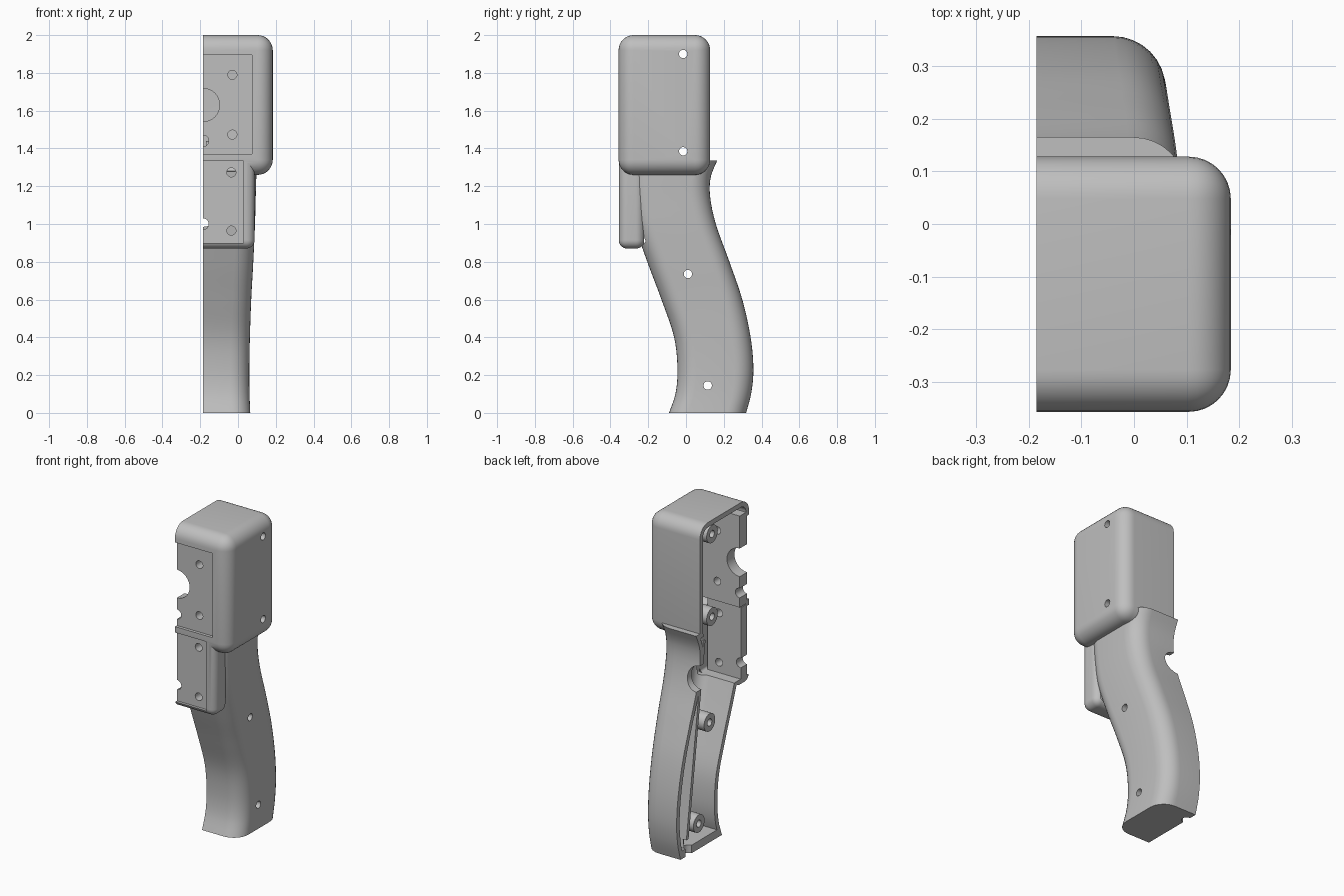
import bpy, bmesh
from math import pi, sin, cos, atan2
from mathutils import Matrix, Vector

cube = bpy.data.objects.get("Cube")
if cube:
    bpy.data.objects.remove(cube, do_unlink=True)

grey = bpy.data.materials.new("light_grey_plastic")
grey.use_nodes = True
grey.diffuse_color = (0.52, 0.52, 0.52, 1)
grey.node_tree.nodes["Principled BSDF"].inputs["Base Color"].default_value = grey.diffuse_color

CUT = -0.185      # plane where the two halves meet
DEEP = -0.5       # solids run past that plane before it is trimmed
WALL = 0.03


def finish(name, bm):
    bmesh.ops.recalc_face_normals(bm, faces=bm.faces)
    mesh = bpy.data.meshes.new(name)
    bm.to_mesh(mesh)
    bm.free()
    obj = bpy.data.objects.new(name, mesh)
    mesh.materials.append(grey)
    bpy.context.collection.objects.link(obj)
    return obj


def box(name, lo, hi, radius=0, tilt=0):
    bm = bmesh.new()
    lo, hi = Vector(lo), Vector(hi)
    size, mid = hi - lo, (lo + hi) / 2
    bmesh.ops.create_cube(bm, size=1)
    bmesh.ops.scale(bm, vec=size, verts=bm.verts)
    if radius:
        bmesh.ops.bevel(bm, geom=bm.edges[:], offset=radius, segments=8,
                        profile=0.5, affect='EDGES')
    bmesh.ops.transform(bm, verts=bm.verts,
                        matrix=Matrix.Translation(mid) @ Matrix.Rotation(tilt, 4, 'X'))
    return finish(name, bm)


def rod(name, centre, radius, length, axis):
    bm = bmesh.new()
    turn = {'X': Matrix.Rotation(pi / 2, 4, 'Y'),
            'Y': Matrix.Rotation(pi / 2, 4, 'X'), 'Z': Matrix()}[axis]
    bmesh.ops.create_cone(bm, cap_ends=True, segments=32, radius1=radius,
                          radius2=radius, depth=length,
                          matrix=Matrix.Translation(centre) @ turn)
    return finish(name, bm)


def combine(target, tool, operation):
    mod = target.modifiers.new("combine", 'BOOLEAN')
    mod.operation, mod.object, mod.solver = operation, tool, 'EXACT'
    bpy.context.view_layer.objects.active = target
    bpy.ops.object.modifier_apply(modifier=mod.name)
    bpy.data.objects.remove(tool, do_unlink=True)


# Handle stations: height, front y, back y, side x
STATIONS = [
    (0.0, -0.09, 0.318, 0.065), (0.1, -0.056, 0.345, 0.061), (0.23, -0.045, 0.357, 0.06),
    (0.4, -0.063, 0.342, 0.063), (0.6, -0.13, 0.298, 0.07), (0.8, -0.205, 0.23, 0.081),
    (1.0, -0.272, 0.158, 0.09), (1.15, -0.295, 0.127, 0.094), (1.25, -0.3, 0.131, 0.097),
    (1.335, -0.3, 0.165, 0.099)]


def station(z):
    """Smooth interpolation between the handle stations."""
    n = len(STATIONS)
    i = max(k for k in range(n - 1) if STATIONS[k][0] <= z + 1e-6)
    a, b = STATIONS[i], STATIONS[i + 1]
    p, q = STATIONS[max(i - 1, 0)], STATIONS[min(i + 2, n - 1)]
    h = b[0] - a[0]
    t = (z - a[0]) / h
    out = []
    for c in (1, 2, 3):
        m0 = (b[c] - p[c]) / (b[0] - p[0]) * h
        m1 = (q[c] - a[c]) / (q[0] - a[0]) * h
        out.append((2*t**3 - 3*t**2 + 1) * a[c] + (t**3 - 2*t**2 + t) * m0
                   + (3*t**2 - 2*t**3) * b[c] + (t**3 - t**2) * m1)
    return out


def handle(name, z0, z1, inset):
    """Loft of round-cornered sections."""
    bm = bmesh.new()
    rings, steps, arc = [], 36, 8
    r = 0.1 - inset
    for s in range(steps + 1):
        z = z0 + (z1 - z0) * s / steps
        front, back, side = station(z)
        front, back, side = front + inset, back - inset, side - inset
        pts = [(DEEP, front)]
        for k in range(arc + 1):
            a = -pi / 2 + pi / 2 * k / arc
            pts.append((side - r + r * cos(a), front + r + r * sin(a)))
        for k in range(arc + 1):
            a = pi / 2 * k / arc
            pts.append((side - r + r * cos(a), back - r + r * sin(a)))
        pts.append((DEEP, back))
        rings.append([bm.verts.new((x, y, z)) for x, y in pts])
    for low, high in zip(rings, rings[1:]):
        for k in range(len(low)):
            j = (k + 1) % len(low)
            bm.faces.new((low[k], low[j], high[j], high[k]))
    bm.faces.new(rings[0])
    bm.faces.new(rings[-1])
    return finish(name, bm)


def body(name, inset):
    """Head, front pod and handle joined; inset gives the hollow."""
    i = inset
    shape = box(name, (DEEP, -0.357 + i, 1.26 + i), (0.184 - i, 0.128 - i, 2 - i), 0.08 - i)
    pod_back = -0.18 if i else -0.22
    pod = box("pod", (DEEP - 0.01, -0.356 + i, 0.87 + i), (0.088 - i, pod_back, 1.45),
              0.045 - i)
    combine(shape, pod, 'UNION')
    grip = handle("grip", 0.05 if i else 0, 1.305 if i else 1.335, i)
    combine(shape, grip, 'UNION')
    return shape


# Hollow shell
shell = body("handheld_half_shell", 0)
combine(shell, body("hollow", WALL), 'DIFFERENCE')

# Screw bosses: y, z, inner end on the side wall
SCREWS = [(-0.015, 1.9, 0.17), (-0.015, 1.385, 0.17), (0.01, 0.735, 0.06), (0.115, 0.145, 0.042)]
for y, z, end in SCREWS:
    start = CUT + 0.015
    combine(shell, rod("boss", ((start + end) / 2, y, z), 0.055, end - start, 'X'), 'UNION')

# Thick mounting plates behind the two front recesses
combine(shell, box("head_plate", (DEEP + 0.02, -0.349, 1.35), (0.1, -0.265, 1.92)), 'UNION')
combine(shell, box("pod_plate", (DEEP + 0.03, -0.348, 0.89), (0.045, -0.275, 1.345)), 'UNION')

# Straight rib along the inside of the handle back
rib = box("rib", (DEEP + 0.04, 0.16, 0.03), (0.04, 0.182, 1.285),
          tilt=atan2(0.177, 1.25))
combine(shell, rib, 'UNION')

# Front recesses
combine(shell, box("head_recess", (DEEP - 0.1, -0.5, 1.37), (0.073, -0.338, 1.895)), 'DIFFERENCE')
combine(shell, box("pod_recess", (DEEP - 0.1, -0.5, 0.9), (0.03, -0.337, 1.333)), 'DIFFERENCE')

# Front holes: x, z, radius
for x, z, r in [(CUT, 1.63, 0.088), (CUT, 1.44, 0.03), (-0.03, 1.79, 0.024), (-0.03, 1.473, 0.024),
                (CUT, 1.0, 0.03), (-0.035, 1.273, 0.024), (-0.035, 0.965, 0.024)]:
    combine(shell, rod("front_hole", (x, -0.35, z), r, 0.22, 'Y'), 'DIFFERENCE')

# Side screw holes, rear button notch and cable notch in the base
for y, z, end in SCREWS:
    combine(shell, rod("screw_hole", (0, y, z), 0.022, 0.8, 'X'), 'DIFFERENCE')
combine(shell, rod("button_notch", (CUT, 0.17, 1.06), 0.075, 0.16, 'Y'), 'DIFFERENCE')
combine(shell, rod("cable_notch", (CUT, 0.24, 0), 0.03, 0.2, 'Z'), 'DIFFERENCE')

# Trim at the joining plane
combine(shell, box("trim", (-1, -1, -1), (CUT, 1, 3)), 'DIFFERENCE')

bpy.ops.object.select_all(action='DESELECT')
shell.select_set(True)
bpy.context.view_layer.objects.active = shell
bpy.ops.object.shade_smooth_by_angle(angle=pi / 6)
